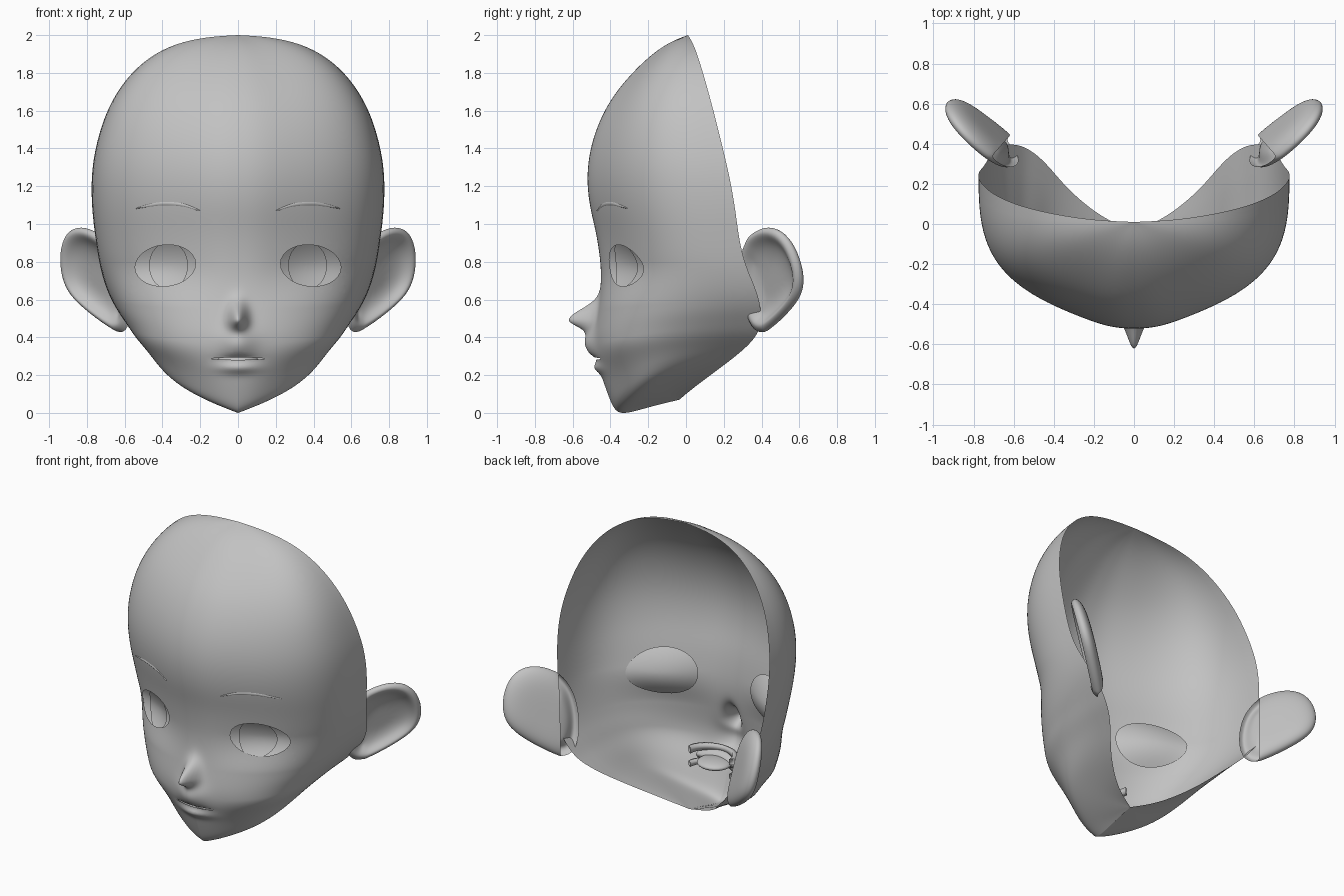
import bpy, bmesh
from math import sin, cos, pi, exp, tau
from mathutils import Vector
from mathutils.bvhtree import BVHTree

cube = bpy.data.objects.get("Cube")
if cube:
    bpy.data.objects.remove(cube)

grey = bpy.data.materials.new("plain grey")
grey.use_nodes = True
COLOUR = (0.54, 0.54, 0.54, 1)
grey.diffuse_color = COLOUR
grey.node_tree.nodes["Principled BSDF"].inputs["Base Color"].default_value = COLOUR


def finish(name, bm, mirror=True, subsurf=0):
    mesh = bpy.data.meshes.new(name)
    bm.to_mesh(mesh)
    bm.free()
    for p in mesh.polygons:
        p.use_smooth = True
    mesh.materials.append(grey)
    ob = bpy.data.objects.new(name, mesh)
    bpy.context.collection.objects.link(ob)
    if mirror:
        m = ob.modifiers.new("mirror", 'MIRROR')
        m.merge_threshold = 0.0005
    if subsurf:
        s = ob.modifiers.new("smooth", 'SUBSURF')
        s.levels = s.render_levels = subsurf


def grid(rows, closed=False):
    """Skin a list of point rows with quads."""
    bm = bmesh.new()
    vs = [[bm.verts.new(p) for p in r] for r in rows]
    n = len(rows[0])
    for a, b in zip(vs, vs[1:]):
        for j in range(n if closed else n - 1):
            k = (j + 1) % n
            bm.faces.new((a[j], b[j], b[k], a[k]))
    bmesh.ops.remove_doubles(bm, verts=bm.verts, dist=0.0003)
    return bm


def spline(pts, steps, relax=0):
    """Catmull-Rom through tuples, then evened out."""
    pts = [Vector(p) for p in pts]
    pts = [pts[0]] + pts + [pts[-1]]
    out = []
    for a, b, c, d in zip(pts, pts[1:], pts[2:], pts[3:]):
        for i in range(steps):
            t = i / steps
            out.append(0.5 * (2 * b + (c - a) * t + (2 * a - 5 * b + 4 * c - d) * t**2
                              + (3 * b - a - 3 * c + d) * t**3))
    out.append(pts[-1])
    for _ in range(relax):
        mids = [(a + 2 * b + c) / 4 for a, b, c in zip(out, out[1:], out[2:])]
        out = [out[0]] + mids + [out[-1]]
    return out


# Face shell: centre line (y, z), then open edge (x, y, z) and jaw bulge
KEYS = [
    (.01, 2, 0, .01, 2, 0), (-.1, 1.955, .2, .02, 1.985, 0),
    (-.23, 1.855, .4, .05, 1.925, 0), (-.37, 1.7, .565, .09, 1.8, 0),
    (-.455, 1.55, .685, .14, 1.62, 0), (-.505, 1.4, .75, .19, 1.42, 0),
    (-.523, 1.25, .775, .23, 1.25, 0), (-.51, 1.1, .772, .26, 1.08, 0),
    (-.475, .95, .755, .28, .93, 0), (-.453, .8, .735, .31, .8, 0),
    (-.45, .69, .71, .35, .7, 0), (-.46, .59, .68, .38, .62, 0),
    (-.475, .49, .64, .395, .55, .015), (-.485, .39, .59, .395, .485, .03),
    (-.475, .29, .54, .38, .425, .05), (-.445, .19, .48, .34, .37, .065),
    (-.41, .09, .42, .28, .315, .075), (-.375, .015, .36, .21, .26, .07),
    (-.32, -.003, .28, .13, .2, .05), (-.18, .035, .15, .03, .125, .02),
    (-.035, .07, 0, -.035, .07, 0)]


def bell(v, mid, width):
    return exp(-((v - mid) / width) ** 2)


def ease(v):
    v = min(1, max(0, v))
    return v * v * (3 - 2 * v)


def relief(x, z):
    """Nose, philtrum and lips, pushed forward."""
    nose = .14 * bell(z, .495, .08 if z > .495 else .05) * bell(x, 0, .045)
    upper = .052 * bell(z, .37, .085) * bell(x, 0, .09) / (1 + exp((.297 - z) / .007))
    lower = .025 * bell(z, .238, .03) * bell(x, 0, .1)
    return nose + upper + lower


COLS = 44
rows = []
for cy, cz, ex, ey, ez, bulge in spline(KEYS, 10, 25):
    row = []
    ramp = .7 * ease((.62 - cz) / .5)
    cheek = ease((.8 - cz) / .25) * ease((cz - .05) / .3)
    for j in range(COLS + 1):
        a = (j / COLS) ** 1.4 * pi / 2
        s, c = sin(a), max(cos(a), 0)
        x = ex * s + bulge * sin(2 * a)
        z = cz + (ez - cz) * (ramp * s + (1 - ramp) * (1 - c))
        flat = (.065 - .06 * cheek) * sin(2 * a) * c * (1 - bell(s, 0, .25))
        y = ey + (cy - ey) * (c ** (.71 - .09 * cheek) - flat)
        row.append((x, y - relief(x, z) * (y < -.3), z))
    rows.append(row)
shell = grid(rows)
tree = BVHTree.FromBMesh(shell)


def surf(x, z, inward=0.0):
    """Point on the face at x, z, moved back by some depth."""
    hit = tree.ray_cast(Vector((max(abs(x), .002), -2, z)), Vector((0, 1, 0)))[0]
    return Vector((x, (hit.y if hit else -.3) + inward, z))


def oval(cx, cz, rx, rz, n, tilt=0.0):
    return [(cx + rx * cos(tau * i / n), cz + rz * sin(tau * i / n) + tilt * rx * cos(tau * i / n))
            for i in range(n)]


def cut_hole(bm, outline):
    """Cut a convex outline through the front of the face."""
    mx = sum(p[0] for p in outline) / len(outline)
    mz = sum(p[1] for p in outline) / len(outline)
    rx = max(abs(p[0] - mx) for p in outline) + .04
    rz = max(abs(p[1] - mz) for p in outline) + .04
    planes = []
    for (x0, z0), (x1, z1) in zip(outline, outline[1:] + outline[:1]):
        planes.append((Vector((x0, 0, z0)), Vector((z1 - z0, 0, x0 - x1))))
    for co, no in planes:
        near = [f for f in bm.faces if f.calc_center_median().y < 0
                and abs(f.calc_center_median().x - mx) < rx
                and abs(f.calc_center_median().z - mz) < rz]
        geom = near + list({e for f in near for e in f.edges}) + list({v for f in near for v in f.verts})
        bmesh.ops.bisect_plane(bm, geom=geom, plane_co=co, plane_no=no, dist=1e-5)
    inside = []
    for f in bm.faces:
        c = f.calc_center_median()
        if c.y < 0 and all((c - co).dot(no) < 0 for co, no in planes):
            inside.append(f)
    bmesh.ops.delete(bm, geom=inside, context='FACES')


EYE = (.385, .78)
cut_hole(shell, oval(*EYE, .16, .11, 28, -.06))
cut_hole(shell, oval(0, .287, .14, .006, 16))
finish("face_shell", shell)


# Eyes: shallow cups behind the openings, with a raised iris plate
def eye_rows(cx, cz, rx, rz, lift, rings=10):
    out = []
    for i in range(rings + 1):
        ring = []
        for x, z in oval(cx, cz, rx * i / rings, rz * i / rings, 40):
            r2 = ((x - EYE[0]) / .192) ** 2 + ((z - EYE[1]) / .155) ** 2
            ring.append(surf(x, z, .012 + .05 * max(0, 1 - r2) - lift))
        out.append(ring)
    return out


finish("eye_cup", grid(eye_rows(*EYE, .192, .155, 0), True))
finish("iris", grid(eye_rows(.368, .78, .103, .125, .025), True))

# Eyebrows: thin tapered strips
brow = []
for x, z, h in spline([(.2, 1.07, .003), (.29, 1.1, .008), (.39, 1.108, .009),
                       (.47, 1.098, .007), (.54, 1.082, .002)], 6):
    brow.append([surf(x, z + h * k, -.007 if k == 0 else -.001) for k in (1, 0, -1)])
finish("eyebrow", grid(brow))

# Mouth: lining that closes at the back, teeth arcs and tongue
lining = []
for depth, rx, rz in ((.004, .142, .008), (.03, .155, .03), (.08, .17, .045), (.13, .15, .04), (.15, 0, 0)):
    lining.append([(x, surf(x, .287).y + depth, z) for x, z in oval(0, .287, rx, rz, 32)])
finish("mouth_lining", grid(lining, True), mirror=False)

for name, z0, z1 in (("upper_teeth", .32, .36), ("lower_teeth", .23, .26)):
    arc = []
    for i in range(25):
        a = pi * i / 24
        x, y = .17 * cos(a), -.27 - .13 * sin(a)
        arc.append([(x, y, z0), (x, y, z1), (x * .85, y + .02, z1), (x * .85, y + .02, z0)])
    finish(name, grid(arc, True), mirror=False)

tongue = bmesh.new()
bmesh.ops.create_uvsphere(tongue, u_segments=24, v_segments=12, radius=1)
for v in tongue.verts:
    v.co = Vector((.11 * v.co.x, -.3 + .1 * v.co.y, .28 + .03 * v.co.z))
finish("tongue", tongue, mirror=False)

# Ears: dished leaf, rings run from the hollow over the rim to the back
OUTLINE = [(-.05, .82), (.2, .94), (.47, .99), (.75, .975), (.94, .89), (1.02, .75), (.95, .64),
           (.74, .56), (.42, .475), (.2, .43), (-.02, .435), (-.12, .6)]
RINGS = [(0, -.05), (.4, -.05), (.68, -.03), (.82, .008), (.92, .015),
         (1.02, -.012), (.97, -.045), (.75, -.07), (.4, -.075), (0, -.075)]
ALONG, FACING = Vector((.75, .66, 0)), Vector((.66, -.75, 0))
ear = []
for scale, depth in RINGS:
    ring = []
    for s, z in OUTLINE:
        s2 = .42 + (s - .42) * scale
        z2 = .7 + (z - .7) * scale
        lean = .16 * (z2 - .7)
        ring.append(Vector((.635 + .3 * s2 + lean, .305 + .3 * s2 - lean, z2)) + FACING * depth)
    ear.append(ring)
ear_mesh = grid(ear, True)
bmesh.ops.recalc_face_normals(ear_mesh, faces=ear_mesh.faces)
# open the back of the ear where it meets the head
root = Vector((.69, .36, .7))
bmesh.ops.bisect_plane(ear_mesh, geom=ear_mesh.verts[:] + ear_mesh.edges[:] + ear_mesh.faces[:],
                       plane_co=root, plane_no=ALONG, dist=1e-5)
bmesh.ops.delete(ear_mesh, context='FACES', geom=[
    f for f in ear_mesh.faces
    if f.normal.dot(FACING) < -.1 and (f.calc_center_median() - root).dot(ALONG) < 0])
finish("ear", ear_mesh, subsurf=2)
